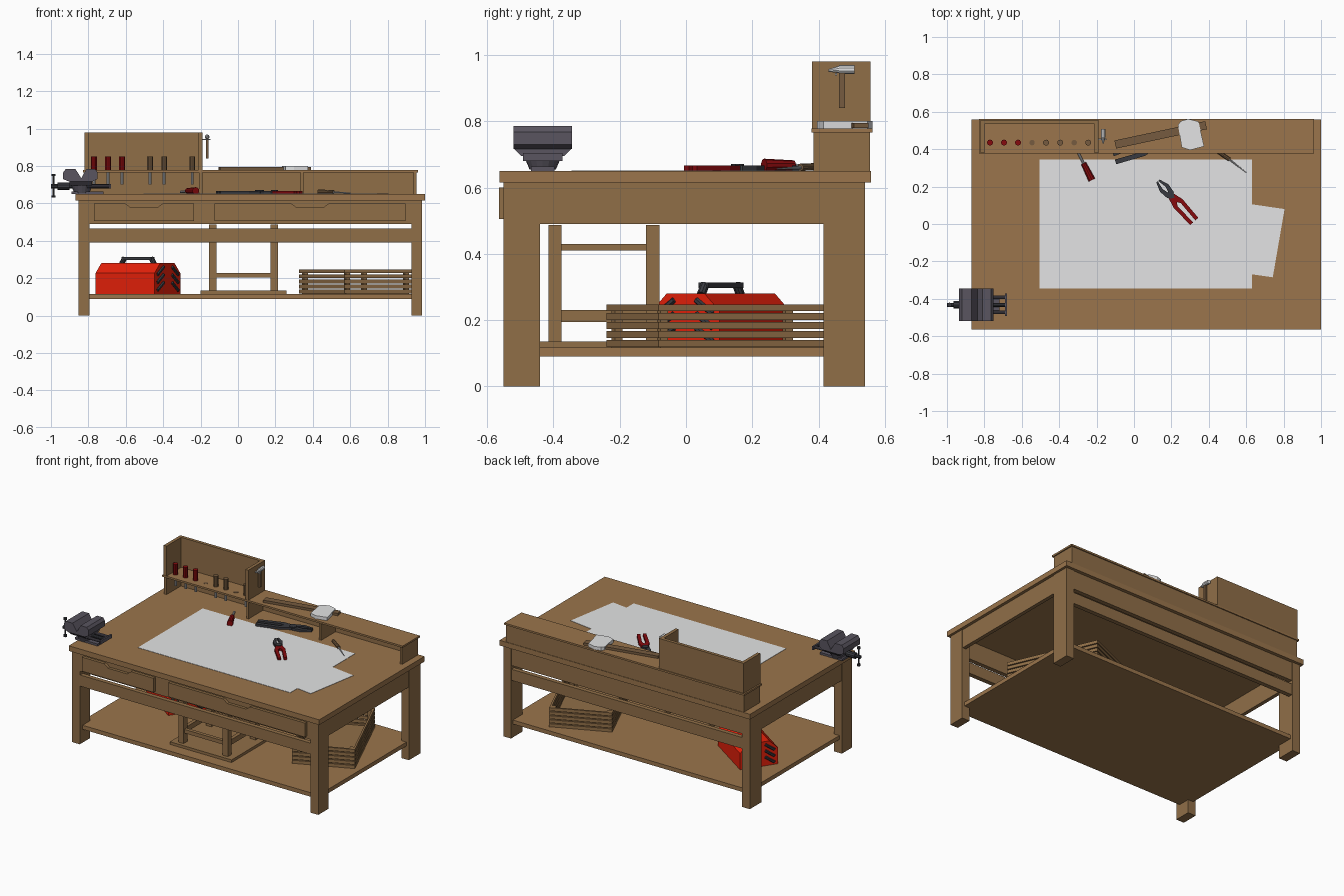
import bpy, bmesh, math
from mathutils import Vector, Matrix

if bpy.data.objects.get("Cube"):
    bpy.data.objects.remove(bpy.data.objects["Cube"])


def material(name, r, g, b):
    m = bpy.data.materials.new(name)
    m.use_nodes = True
    m.diffuse_color = (r, g, b, 1)
    m.node_tree.nodes["Principled BSDF"].inputs["Base Color"].default_value = (r, g, b, 1)
    return m


WOOD = material("oak_wood", .28, .158, .064)
TOPWOOD = material("light_oak", .325, .178, .072)
DARKWOOD = material("dark_wood", .18, .105, .05)
RED = material("bright_red", .80, .015, .003)
GRIP = material("dark_red", .24, .003, .004)
IRON = material("cast_iron", .10, .09, .115)
BLACK = material("black_metal", .04, .042, .05)
STEEL = material("steel", .50, .51, .53)
PAPER = material("paper_white", .77, .775, .78)


def add(name, bm, mat, matrix=Matrix()):
    bmesh.ops.recalc_face_normals(bm, faces=bm.faces)
    me = bpy.data.meshes.new(name)
    bm.to_mesh(me)
    bm.free()
    ob = bpy.data.objects.new(name, me)
    ob.matrix_world = matrix
    me.materials.append(mat)
    bpy.context.collection.objects.link(ob)


def box(name, x, y, z, mat=WOOD, matrix=Matrix()):
    bm = bmesh.new()
    bmesh.ops.create_cube(bm, size=1)
    for v in bm.verts:
        v.co = Vector([(r[0] + r[1]) / 2 + c * (r[1] - r[0]) for r, c in zip((x, y, z), v.co)])
    add(name, bm, mat, matrix)


def prism(name, pts, depth, mat, matrix=Matrix()):
    """Outline in local xy, extruded along local z from 0 to depth."""
    bm = bmesh.new()
    f = bm.faces.new([bm.verts.new((p[0], p[1], 0)) for p in pts])
    new = bmesh.ops.extrude_face_region(bm, geom=[f])["geom"]
    bmesh.ops.translate(bm, vec=(0, 0, depth), verts=[v for v in new if isinstance(v, bmesh.types.BMVert)])
    add(name, bm, mat, matrix)


def rod(name, a, b, r, mat, r2=None, sides=10):
    """Round bar between two points, optionally tapered."""
    a, b = Vector(a), Vector(b)
    bm = bmesh.new()
    bmesh.ops.create_cone(bm, cap_ends=True, segments=sides, radius1=r,
                          radius2=r if r2 is None else r2, depth=(b - a).length)
    q = (b - a).to_track_quat('Z', 'Y').to_matrix().to_4x4()
    add(name, bm, mat, Matrix.Translation((a + b) / 2) @ q)


FACING = Matrix.Rotation(math.pi / 2, 4, 'X')  # stands an outline up, extruding to the front
SIDEWAYS = Matrix(((0, 0, 1, 0), (1, 0, 0, 0), (0, 1, 0, 0), (0, 0, 0, 1)))  # outline in yz, extruding along x

# Table frame
LEGX = ((-.854, -.795), (.927, .984))
LEGY = ((-.55, -.44), (.415, .54))
box("table_top", (-.868, 1), (-.563, .558), (.615, .65), TOPWOOD)
for i, x in enumerate(LEGX):
    for j, y in enumerate(LEGY):
        box(f"{('front', 'back')[j]}_leg_{('right', 'left')[i]}", x, y, (0, .615))
box("right_apron", (-.85, -.825), (-.5, .5), (.49, .615))
box("left_apron", (.955, .98), (-.5, .5), (.49, .615))
for n, y0, y1 in (("front", -.545, -.515), ("back", .505, .535)):
    box(n + "_apron", (-.82, .95), (y0, y1), (.49, .615))
    box(n + "_rail", (-.82, .95), (y0, y1), (.39, .465))
box("lower_shelf", (-.835, .965), (-.52, .52), (.09, .117), TOPWOOD)

# Drawer fronts with a finger notch in the top edge
for n, (x0, x1) in {"right": (-.77, -.235), "left": (-.125, .895)}.items():
    c = (x0 + x1) / 2
    prism(n + "_drawer", [(x0, .505), (x1, .505), (x1, .6), (c + .1, .6), (c + .07, .577),
                          (c - .07, .577), (c - .1, .6), (x0, .6)],
          .024, WOOD, Matrix.Translation((0, -.54, 0)) @ FACING)

# Rear riser and tool rack
box("riser_back", (-.82, .955), (.538, .555), (.65, .766))
box("riser_shelf", (-.83, .963), (.378, .562), (.766, .778), TOPWOOD)
for x in (-.82, -.208, .333, .937):
    box("riser_divider", (x, x + .018), (.385, .54), (.65, .766))
box("rack_back", (-.82, -.189), (.535, .557), (.778, .98))
for x in (-.82, -.211):
    box("rack_side", (x, x + .022), (.38, .557), (.778, .98))
for i in range(8):
    x = -.77 + i * .075
    if i in (3, 6):
        rod("rack_hole", (x, .435, .777), (x, .435, .779), .015, DARKWOOD)
        continue
    grip = GRIP if i < 3 else DARKWOOD
    rod("driver_handle", (x, .435, .778), (x, .435, .85), .016, grip)
    rod("driver_shaft", (x, .435, .70), (x, .435, .778), .008, STEEL)

# Hammer hanging on the rack side
box("hammer_handle", (-.172, -.159), (.461, .479), (.84, .95), DARKWOOD)
box("hammer_peg", (-.19, -.148), (.45, .456), (.938, .945), STEEL)
rod("hammer_head", (-.165, .462, .956), (-.165, .508, .956), .013, PAPER)
rod("hammer_peen", (-.165, .462, .956), (-.165, .43, .953), .011, PAPER, .004)

# Hatchet lying on the riser
box("hatchet_handle", (0, .496), (-.022, .022), (.779, .795), DARKWOOD,
    Matrix.Translation((-.1, .425, 0)) @ Matrix.Rotation(math.radians(12), 4, 'Z'))
prism("hatchet_head", [(.235, .53), (.255, .41), (.30, .395), (.375, .415), (.345, .548), (.29, .562), (.25, .55)],
      .022, PAPER, Matrix.Translation((0, 0, .778)))

# Paper sheets
box("large_sheet", (-.505, .632), (-.345, .345), (.65, .652), PAPER)
prism("small_sheet", [(.632, .105), (.805, .08), (.742, -.285), (.632, -.269)], .002, PAPER,
      Matrix.Translation((0, 0, .65)))


def pliers(name, origin, angle, s, grip):
    """Jaws along +x, handles along -x."""
    m = Matrix.Translation((origin[0], origin[1], .652)) @ Matrix.Rotation(angle, 4, 'Z')
    for k in (1, -1):
        jaw = [(-.03, -.012 * k), (0, .024 * k), (.05, .03 * k), (.10, .012 * k), (.10, .002 * k), (.05, .01 * k)]
        arm = [(-.03, -.012 * k), (.01, .014 * k), (-.06, .033 * k), (-.19, .029 * k), (-.19, .008 * k), (-.07, .012 * k)]
        for part, pts, mat in (("_jaw", jaw, BLACK), ("_handle", arm, grip)):
            prism(name + part, [(x * s, y * s) for x, y in pts], .015, mat, m)
    rod(name + "_pivot", m @ Vector((0, 0, 0)), m @ Vector((0, 0, .019)), .02 * s, BLACK)


pliers("pliers", (.195, .155), math.radians(132), 1, GRIP)
pliers("nippers", (.115, .425), math.radians(18), 1.22, BLACK)

# Loose screwdriver and awl
rod("screwdriver_handle", (-.225, .235, .667), (-.27, .325, .667), .02, GRIP, .015)
rod("screwdriver_shaft", (-.27, .325, .665), (-.305, .395, .662), .007, STEEL)
rod("awl_handle", (.43, .40, .663), (.51, .345, .661), .011, DARKWOOD)
rod("awl_spike", (.51, .345, .66), (.6, .275, .656), .005, STEEL, .002)

# Bench vise with flared jaws
cy = -.432
box("vise_base", (-.89, -.72), (cy - .035, cy + .035), (.65, .664), IRON)
rod("vise_neck", (-.835, cy, .655), (-.835, cy, .702), .04, IRON, .06, 16)
prism("vise_saddle", [(-.065, .695), (.065, .695), (.0875, .718), (-.0875, .718)], .12, IRON,
      Matrix.Translation((-.9, cy, 0)) @ SIDEWAYS)
prism("vise_jaws", [(-.935, .73), (-.935, .765), (-.92, .785), (-.87, .785), (-.838, .735), (-.81, .785),
                    (-.765, .785), (-.752, .768), (-.752, .73), (-.78, .716), (-.90, .716)],
      .175, IRON, Matrix.Translation((0, cy + .0875, 0)) @ FACING)
rod("vise_screw", (-1, cy, .692), (-.685, cy, .692), .011, BLACK)
for k in (-1, 1):
    rod("vise_guide", (-.85, cy + k * .04, .692), (-.685, cy + k * .04, .692), .009, IRON)
box("vise_end_plate", (-.69, -.68), (cy - .06, cy + .06), (.68, .704), IRON)
rod("vise_lever", (-.986, cy, .637), (-.986, cy, .752), .006, BLACK)
for z in (.637, .752):
    rod("vise_lever_knob", (-.986, cy, z - .006), (-.986, cy, z + .006), .012, BLACK)
rod("vise_collar", (-.965, cy, .692), (-.90, cy, .692), .02, BLACK)

# Toolbox standing on the lower shelf
tb = Matrix.Translation((-.535, .105, .117)) @ Matrix.Rotation(math.radians(-34), 4, 'Z')
L, W = .19, .124
shape = [(-W, 0), (W, 0), (W, .11), (.068, .164), (-.068, .164), (-W, .11)]
prism("toolbox_body", shape, 2 * L, RED, tb @ Matrix.Translation((-L, 0, 0)) @ SIDEWAYS)
for e in (-1, 1):
    for z in (.03, .072, .114):
        for k in (-1, 1):
            rod("toolbox_arm", tb @ Vector((e * (L + .003), k * .1, z - .012)),
                tb @ Vector((e * (L + .003), k * .04, z + .03)), .009, BLACK, None, 6)
    rod("toolbox_handle_post", tb @ Vector((e * .105, 0, .161)), tb @ Vector((e * .085, 0, .191)), .014, BLACK)
box("toolbox_handle", (-.095, .095), (-.018, .018), (.18, .197), BLACK, tb)

# Upturned stool
sx, sy = (-.155, .175), (-.415, -.12)
box("stool_seat", (-.2, .26), (-.44, -.055), (.117, .135))
for x in sx:
    for y in sy:
        box("stool_leg", (x, x + .04), (y, y + .04), (.135, .487))
    for z in ((.195, .23), (.41, .43)):
        box("stool_side_rung", (x + .008, x + .032), (-.38, -.115), z)
for y in sy:
    box("stool_cross_rung", (-.12, .18), (y + .008, y + .032), (.203, .228))

# Slatted crate
cr = Matrix.Translation((.57, -.24, .117)) @ Matrix.Rotation(math.radians(23.5), 4, 'Z')
cl, cw, t = .393, .61, .012
box("crate_floor", (t, cl - t), (t, cw - t), (0, .012), WOOD, cr)
for x in (t, cl - t - .025):
    for y in (t, cw - t - .025):
        box("crate_post", (x, x + .025), (y, y + .025), (.002, .131), WOOD, cr)
for i in range(5):
    z = (.002 + i * .027, .023 + i * .027)
    for x in (0, cl - t):
        box("crate_long_slat", (x, x + t), (0, cw), z, WOOD, cr)
    for y in (0, cw - t):
        box("crate_short_slat", (t, cl - t), (y, y + t), z, WOOD, cr)
